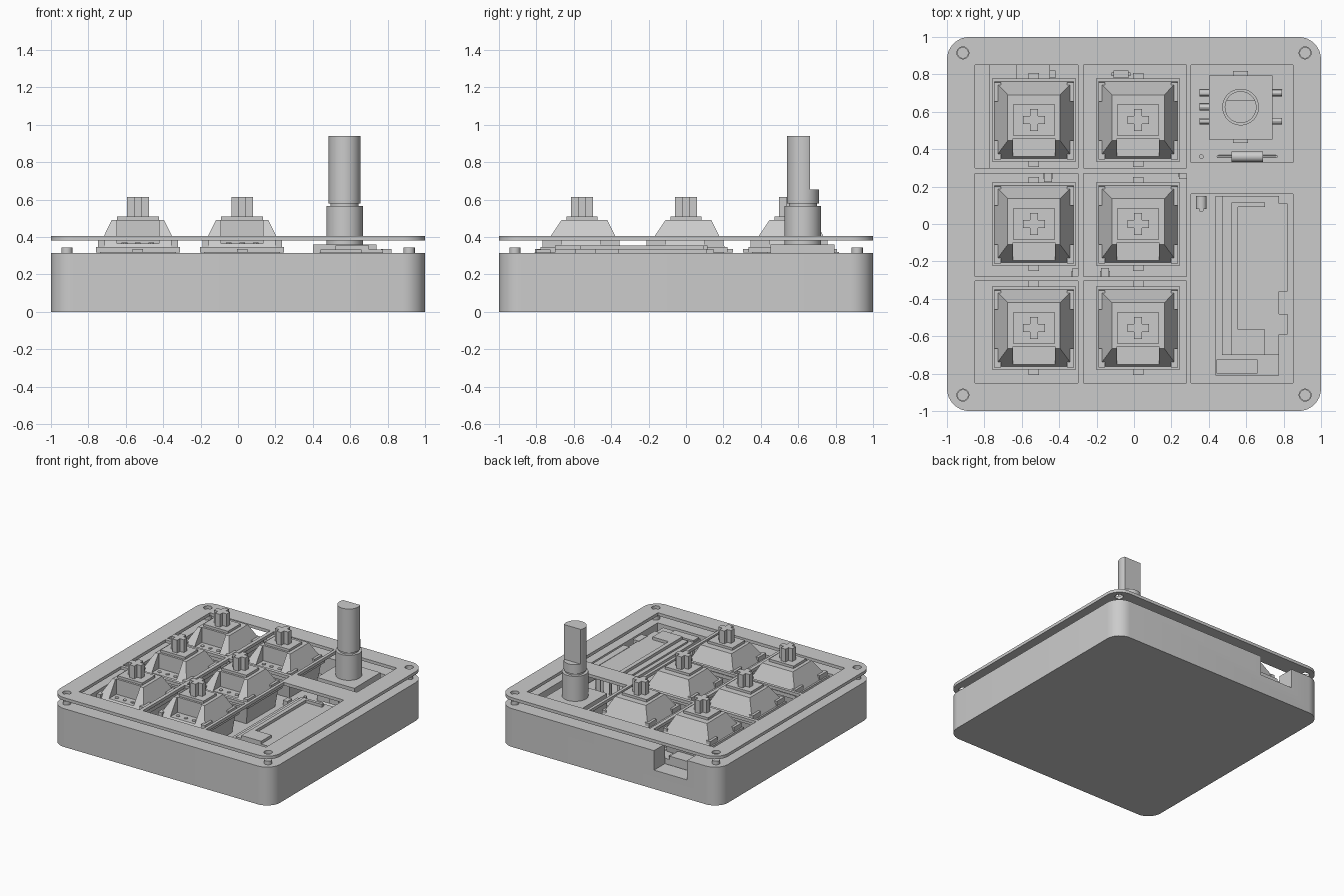
import bpy, bmesh, math
from mathutils import Matrix, Vector

if "Cube" in bpy.data.objects:
    bpy.data.objects.remove(bpy.data.objects["Cube"], do_unlink=True)

grey = bpy.data.materials.new("plain_grey")
grey.use_nodes = True
grey.diffuse_color = (0.6, 0.6, 0.6, 1)
grey.node_tree.nodes["Principled BSDF"].inputs["Base Color"].default_value = (0.6, 0.6, 0.6, 1)


def finish(name, bm):
    """Turn a bmesh into a named object."""
    bmesh.ops.recalc_face_normals(bm, faces=bm.faces)
    mesh = bpy.data.meshes.new(name)
    bm.to_mesh(mesh)
    bm.free()
    mesh.materials.append(grey)
    obj = bpy.data.objects.new(name, mesh)
    bpy.context.collection.objects.link(obj)
    return obj


def loft(bm, low, high, z0, z1):
    """Solid between two outlines with equal point counts."""
    a = [bm.verts.new((x, y, z0)) for x, y in low]
    b = [bm.verts.new((x, y, z1)) for x, y in high]
    bm.faces.new(a[::-1])
    bm.faces.new(b)
    for i in range(len(a)):
        j = (i + 1) % len(a)
        bm.faces.new((a[i], a[j], b[j], b[i]))


def rect(x0, x1, y0, y1):
    return [(x0, y0), (x1, y0), (x1, y1), (x0, y1)]


def box(bm, x0, x1, y0, y1, z0, z1):
    r = rect(x0, x1, y0, y1)
    loft(bm, r, r, z0, z1)


def circle(cx, cy, r, n=32):
    return [(cx + r * math.cos(i * math.tau / n), cy + r * math.sin(i * math.tau / n)) for i in range(n)]


def rounded(half, r, n=8):
    pts = []
    for k, (sx, sy) in enumerate([(1, 1), (-1, 1), (-1, -1), (1, -1)]):
        for i in range(n + 1):
            a = (k + i / n) * math.pi / 2
            pts.append((sx * (half - r) + r * math.cos(a), sy * (half - r) + r * math.sin(a)))
    return pts


def rod(bm, start, end, r, n=12):
    """Cylinder between two points."""
    s, e = Vector(start), Vector(end)
    d = e - s
    mat = Matrix.Translation((s + e) / 2) @ d.to_track_quat('Z', 'Y').to_matrix().to_4x4()
    bmesh.ops.create_cone(bm, cap_ends=True, segments=n, radius1=r, radius2=r, depth=d.length, matrix=mat)


def cut(obj, cutter_bm):
    """Subtract a bmesh from an object and drop the cutter."""
    cutter = finish("cutter", cutter_bm)
    cutter.hide_render = True
    mod = obj.modifiers.new("cut", 'BOOLEAN')
    mod.operation, mod.solver, mod.object = 'DIFFERENCE', 'EXACT', cutter
    bpy.context.view_layer.update()
    mesh = bpy.data.meshes.new_from_object(obj.evaluated_get(bpy.context.evaluated_depsgraph_get()))
    obj.modifiers.clear()
    obj.data = mesh
    bpy.data.objects.remove(cutter, do_unlink=True)


# Case tray with cavity and rear port notch
bm = bmesh.new()
loft(bm, rounded(1, .12), rounded(1, .12), 0, .315)
case = finish("case", bm)
bm = bmesh.new()
box(bm, -.86, .86, -.86, .86, .1, .5)
cut(case, bm)
bm = bmesh.new()
box(bm, -.71, -.41, .8, 1.2, .155, .5)
cut(case, bm)

# Top plate with switch, dial and display openings
bm = bmesh.new()
loft(bm, rounded(1, .12), rounded(1, .12), .38, .405)
plate = finish("top_plate", bm)
bm = bmesh.new()
for y0, y1 in [(.30, .85), (-.28, .27), (-.85, -.305)]:
    for x0, x1 in [(-.85, -.3), (-.27, .28)]:
        box(bm, x0, x1, y0, y1, .3, .5)
box(bm, .305, .85, .33, .85, .3, .5)
box(bm, .305, .85, -.85, .16, .3, .5)
corners = [(sx * .915, sy * .915) for sx in (-1, 1) for sy in (-1, 1)]
for x, y in corners:
    loft(bm, circle(x, y, .032), circle(x, y, .032), .3, .5)
cut(plate, bm)

# Corner inserts
bm = bmesh.new()
for x, y in corners:
    rod(bm, (x, y, .25), (x, y, .345), .03, 24)
finish("corner_inserts", bm)

# Circuit board
bm = bmesh.new()
box(bm, -.85, .85, -.85, .85, .12, .17)
finish("circuit_board", bm)

# Key switch: sloped upper housing with a front light ledge
bm = bmesh.new()
loft(bm, rect(-.212, .212, -.208, .208), rect(-.14, .14, -.11, .135), .345, .49)
housing = finish("switch_housing", bm)
bm = bmesh.new()
box(bm, -.112, .112, -.3, -.1, .365, .6)
cut(housing, bm)
bm = bmesh.new()
bm.from_mesh(housing.data)
bpy.data.objects.remove(housing, do_unlink=True)
loft(bm, rect(-.185, .185, -.185, .185), rect(-.203, .203, -.203, .203), .17, .32)
box(bm, -.225, .225, -.222, .222, .318, .347)
box(bm, -.112, .112, -.083, .083, .48, .51)
arm, web = .058, .022
cross = [(arm, -web), (arm, web), (web, web), (web, arm), (-web, arm), (-web, web),
         (-arm, web), (-arm, -web), (-web, -web), (-web, -arm), (web, -arm), (web, -web)]
loft(bm, cross, cross, .5, .615)
for s in (-1, 1):
    box(bm, -.028, .028, s * .235 - .015, s * .235 + .015, .318, .335)
    for y in (-.16, .15):
        box(bm, s * .195 - .018, s * .195 + .018, y - .05, y + .05, .34, .385)
for x in (-.072, 0, .072):
    rod(bm, (x, -.15, .36), (x, -.15, .37), .015, 16)
switch = finish("key_switch", bm)
switch.location = (-.535, .556, 0)
for i in range(1, 6):
    copy = bpy.data.objects.new("key_switch", switch.data)
    copy.location = (-.535 + .557 * (i % 2), .556 - .556 * (i // 2), 0)
    bpy.context.collection.objects.link(copy)

# Rotary dial: base with pins, bushing, flatted shaft
cx, cy = .57, .625
bm = bmesh.new()
box(bm, cx - .17, cx + .17, cy - .172, cy + .168, .17, .36)
for s in (-1, 1):
    box(bm, cx - .04, cx + .04, cy + s * .18 - .012, cy + s * .18 + .012, .16, .32)
for s, offsets in [(-1, (-.075, 0, .075)), (1, (-.075, .075))]:
    for o in offsets:
        rod(bm, (cx + s * .16, cy + o, .2), (cx + s * .22, cy + o, .2), .018)
        rod(bm, (cx + s * .205, cy + o, .15), (cx + s * .205, cy + o, .21), .015)
finish("dial_base", bm)
bm = bmesh.new()
rod(bm, (cx, cy, .35), (cx, cy, .565), .098, 40)
rod(bm, (cx, cy, .56), (cx, cy, .585), .075, 40)
finish("dial_bushing", bm)
bm = bmesh.new()
rod(bm, (cx, cy, .58), (cx, cy, .94), .085, 40)
shaft = finish("dial_shaft", bm)
bm = bmesh.new()
box(bm, cx - .2, cx + .2, cy + .037, cy + .2, .655, 1.1)
cut(shaft, bm)

# Display module with raised frame and side connectors
bm = bmesh.new()
box(bm, .435, .775, -.81, .15, .29, .318)
box(bm, .47, .775, -.70, .15, .31, .332)
box(bm, .44, .66, -.80, -.725, .31, .332)
box(bm, .52, .555, -.70, .115, .32, .355)
box(bm, .555, .70, .09, .115, .32, .355)
box(bm, .555, .70, -.70, -.565, .32, .355)
for y0, y1 in [(-.36, .11), (-.59, -.48)]:
    box(bm, .765, .82, y0, y1, .29, .335)
for y in (.1, -.75):
    for x in (.48, .72):
        rod(bm, (x, y, .17), (x, y, .3), .025)
finish("display_module", bm)

# Controller board with edge pads and rear port
bm = bmesh.new()
box(bm, -.775, -.295, .30, .85, .168, .195)
for i in range(7):
    for x in (-.758, -.312):
        rod(bm, (x, .37 + i * .062, .19), (x, .37 + i * .062, .2), .018)
box(bm, -.63, -.45, .70, .855, .19, .225)
finish("controller_board", bm)

# Small board components
bm = bmesh.new()
rod(bm, (.52, .36, .2), (.69, .36, .2), .028, 16)
rod(bm, (.45, .36, .2), (.76, .36, .2), .008)
for x in (.45, .76):
    rod(bm, (x, .36, .16), (x, .36, .205), .008)
rod(bm, (.36, .08, .2), (.36, .15, .2), .028, 16)
for x, y in [(.36, .36), (.36, .075)]:
    rod(bm, (x, y, .16), (x, y, .23), .012)
for i in range(4):
    rod(bm, (.45 + i * .075, .125, .16), (.45 + i * .075, .125, .29), .012)
finish("resistors_and_pins", bm)
bm = bmesh.new()
for x, y, w, h in [(-.46, .80, .04, .02), (-.07, .80, .04, .02), (-.46, .26, .022, .035),
                   (.26, .27, .02, .03), (-.31, -.27, .02, .035), (-.155, -.27, .022, .035)]:
    box(bm, x - w, x + w, y - h, y + h, .165, .21)
    e = 1.25
    box(bm, x - w * e, x + w * e, y - h * .5, y + h * .5, .165, .185)
finish("diodes", bm)

# Smooth round sides, keep edges sharp
bpy.ops.object.select_all(action='DESELECT')
for obj in bpy.context.collection.objects:
    if obj.type == 'MESH':
        obj.select_set(True)
        bpy.context.view_layer.objects.active = obj
bpy.ops.object.shade_smooth_by_angle(angle=math.radians(30))
